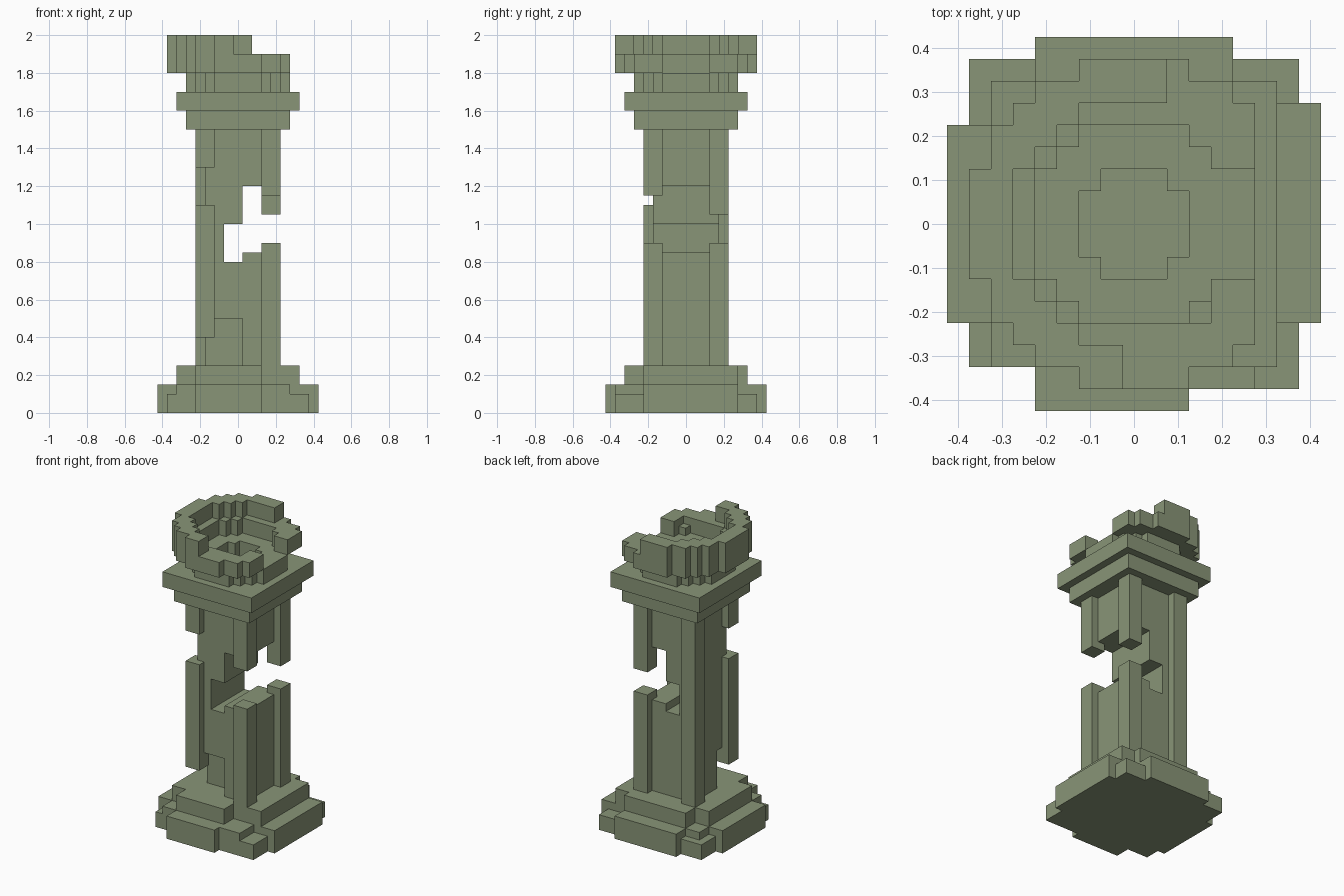
import bpy, bmesh, math
from mathutils import Vector

if "Cube" in bpy.data.objects:
    bpy.data.objects.remove(bpy.data.objects["Cube"])

U = 0.05  # block size

stone = bpy.data.materials.new("mossy_stone")
stone.diffuse_color = (0.25, 0.30, 0.185, 1)
stone.use_nodes = True
stone.node_tree.nodes["Principled BSDF"].inputs["Base Color"].default_value = stone.diffuse_color


def build(name, z0, z1, solid):
    """Skin every block between z0 and z1 whose centre satisfies solid(x, y, z)."""
    k0, k1 = round(z0 / U), round(z1 / U)
    cells = {(i, j, k) for i in range(-8, 9) for j in range(-8, 9) for k in range(k0, k1)
             if solid(i * U, j * U, (k + 0.5) * U)}
    bm = bmesh.new()
    verts = {}

    def vert(p):
        key = tuple(round(c * 2) for c in p)
        if key not in verts:
            verts[key] = bm.verts.new(p * U)
        return verts[key]

    for c in cells:
        centre = Vector((c[0], c[1], c[2] + 0.5))
        for a in range(3):
            for s in (-1, 1):
                n = [0, 0, 0]
                n[a] = s
                if (c[0] + n[0], c[1] + n[1], c[2] + n[2]) in cells:
                    continue
                u, v = Vector((0, 0, 0)), Vector((0, 0, 0))
                u[(a + 1) % 3] = 0.5
                v[(a + 2) % 3] = 0.5 * s
                f = centre + Vector(n) * 0.5
                bm.faces.new([vert(f + q) for q in (-u - v, u - v, u + v, v - u)])
    # merge flat areas into large faces
    bmesh.ops.dissolve_limit(bm, angle_limit=0.01, verts=bm.verts[:], edges=bm.edges[:])
    me = bpy.data.meshes.new(name)
    bm.to_mesh(me)
    bm.free()
    me.materials.append(stone)
    ob = bpy.data.objects.new(name, me)
    bpy.context.collection.objects.link(ob)
    return ob


def square(x, y, r):
    return max(abs(x), abs(y)) < r


def disc(x, y, r):
    return math.hypot(x, y) < r


# Plinth: square slab with projecting sides and worn corners
def plinth(x, y, z):
    front = y < -0.375 and -0.225 < x < 0.125
    back = y > 0.375 and abs(x) < 0.225
    left = x < -0.375 and abs(y) < 0.225
    right = x > 0.375 and -0.225 < y < 0.275
    if not square(x, y, 0.375):
        return front or back or left or right
    if x < -0.225 and y < -0.325:
        return False
    if z > 0.1:
        if x > 0.275 and y < -0.225 or x > 0.225 and y > 0.275:
            return False
        if x < -0.325 and y < -0.225:
            return False
        if x < -0.225 and y > 0.225 and not square(x, y, 0.325):
            return False
    return True


# Upper step with broken corners
def step(x, y, z):
    chipped = (x > 0.125 and y < -0.225 or x < -0.225 and abs(y) > 0.225
               or x > 0.225 and y > 0.275)
    return square(x, y, 0.325) and not chipped


# Shaft core with the holes broken through it
def core(x, y, z):
    hole = (x > 0.025 and 0.85 < z < 1.2) or (-0.075 < x < 0.025 and 0.8 < z < 1.0)
    recess = x < 0.025 and y < -0.075 and z < 0.5
    return square(x, y, 0.175) and not hole and not recess


build("plinth", 0, 0.15, plinth)
build("plinth_step", 0.15, 0.25, step)
build("shaft_core", 0.25, 1.5, core)

# Corner posts: side signs and the height ranges that survive
posts = {
    "front_left_post": (-1, -1, [(0.4, 1.1), (1.3, 1.5)]),
    "front_right_post": (1, -1, [(0.25, 0.9), (1.15, 1.5)]),
    "back_left_post": (-1, 1, [(0.25, 1.5)]),
    "back_right_post": (1, 1, [(0.25, 0.9), (1.05, 1.5)]),
}
for name, (sx, sy, spans) in posts.items():
    build(name, 0.25, 1.5, lambda x, y, z: 0.125 < x * sx < 0.225 and 0.125 < y * sy < 0.225
          and any(a < z < b for a, b in spans))

# Capital slabs
build("capital_lower", 1.5, 1.6, lambda x, y, z: square(x, y, 0.275))
build("capital_upper", 1.6, 1.7, lambda x, y, z: square(x, y, 0.325))


# Broken round bowl, widening upwards in three rings
def bowl(x, y, z):
    if z < 1.8:
        return disc(x, y, 0.275) and not disc(x, y, 0.125)
    if z < 1.9:
        gap = x > 0.275 or (x > 0 and abs(y) < 0.125)
        ledge = 0.125 < x < 0.175 and -0.225 < y < -0.175 and z > 1.85
        return disc(x, y, 0.375) and not disc(x, y, 0.225) and not gap and not ledge
    left_over = x < (0.075 if y > 0 else -0.025)
    return disc(x, y, 0.375) and not disc(x, y, 0.275) and left_over


build("bowl", 1.7, 2.0, bowl)
